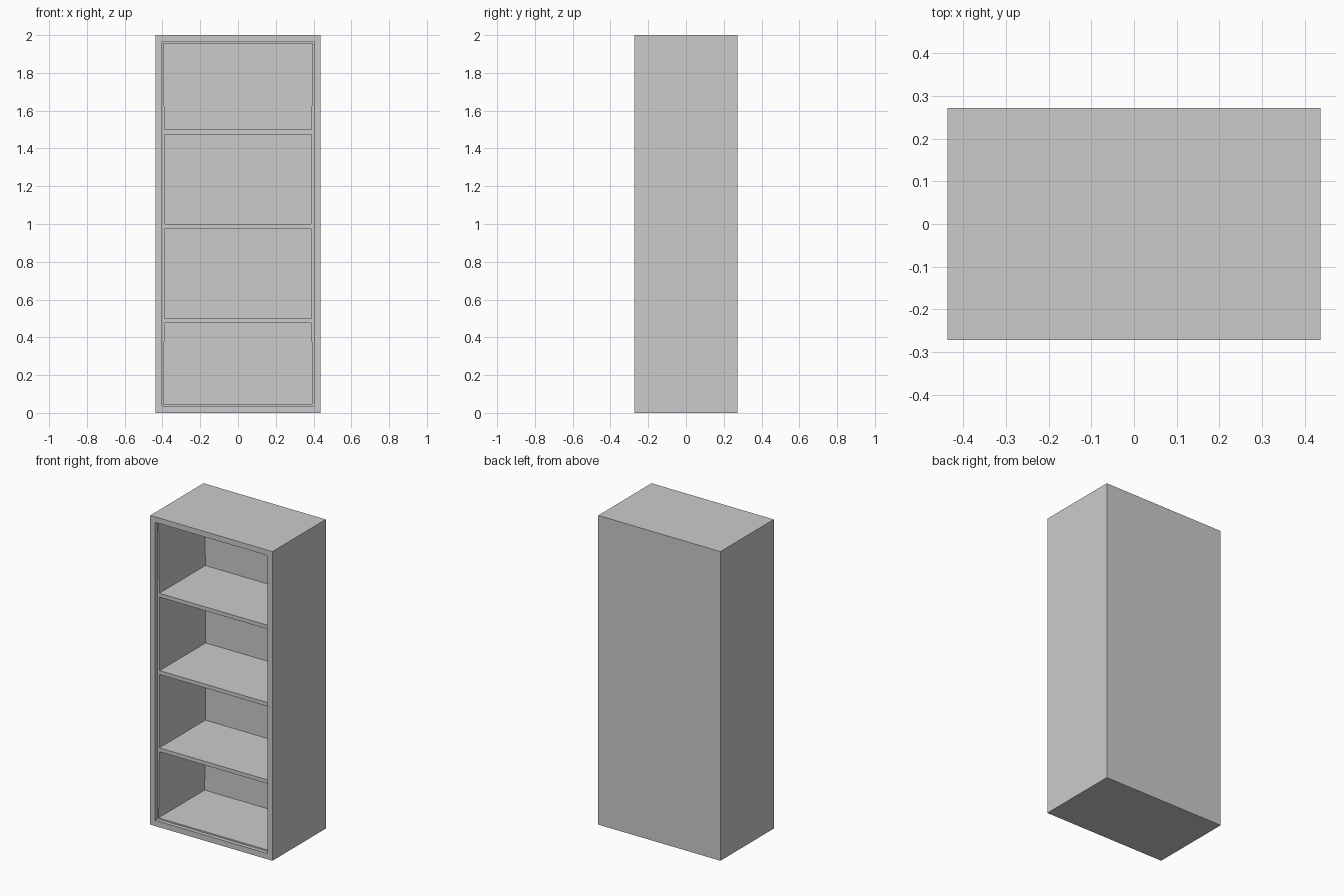
import bpy
import bmesh

if "Cube" in bpy.data.objects:
    bpy.data.objects.remove(bpy.data.objects["Cube"])

HALF_W, HALF_D, HEIGHT = 0.4375, 0.2725, 2.0
LINER_Y, BACK_Y = -0.248, 0.222      # liner front edge and inner back wall
SHELF_T = 0.025
SHELF_TOPS = (0.5, 1.0, 1.5)

grey = bpy.data.materials.new("plain_grey")
grey.use_nodes = True
colour = (0.6, 0.6, 0.6, 1)
grey.diffuse_color = colour
grey.node_tree.nodes["Principled BSDF"].inputs["Base Color"].default_value = colour


def wall_x(z, half, bow):
    """Half width at a height, drawn inward towards the middle by bow."""
    return half - bow * (1 - (z - 1) ** 2)


def finish(name, bm):
    bmesh.ops.recalc_face_normals(bm, faces=bm.faces)
    mesh = bpy.data.meshes.new(name)
    bm.to_mesh(mesh)
    bm.free()
    mesh.materials.append(grey)
    obj = bpy.data.objects.new(name, mesh)
    bpy.context.collection.objects.link(obj)
    return obj


def ring(bm, y, half, low, high, bow=0):
    """Upright rectangular loop whose sides may bow inward."""
    heights = (low, *SHELF_TOPS, high)
    points = [(wall_x(z, half, bow), z) for z in heights]
    points += [(-x, z) for x, z in reversed(points)]
    return [bm.verts.new((x, y, z)) for x, z in points]


# Cabinet shell: outer back, outer front, opening, liner step, liner back
bm = bmesh.new()
loops = [
    ring(bm, HALF_D, HALF_W, 0, HEIGHT),
    ring(bm, -HALF_D, HALF_W, 0, HEIGHT),
    ring(bm, -HALF_D, 0.402, 0.037, 1.965),
    ring(bm, LINER_Y, 0.402, 0.037, 1.965),
    ring(bm, LINER_Y, 0.395, 0.046, 1.956, 0.008),
    ring(bm, BACK_Y, 0.395, 0.046, 1.956, 0.008),
]
for a, b in zip(loops, loops[1:]):
    for i in range(len(a)):
        j = (i + 1) % len(a)
        bm.faces.new((a[i], a[j], b[j], b[i]))
bm.faces.new(loops[0])
bm.faces.new(loops[-1])
finish("cabinet_shell", bm)

# Three shelves set flush with the liner's front edge
for name, top in zip(("lower", "middle", "upper"), SHELF_TOPS):
    bm = bmesh.new()
    bmesh.ops.create_cube(bm, size=1)
    half = wall_x(top, 0.395, 0.008)
    bmesh.ops.scale(bm, vec=(2 * half, BACK_Y - LINER_Y, SHELF_T), verts=bm.verts)
    bmesh.ops.translate(
        bm, vec=(0, (BACK_Y + LINER_Y) / 2, top - SHELF_T / 2), verts=bm.verts)
    finish(name + "_shelf", bm)
